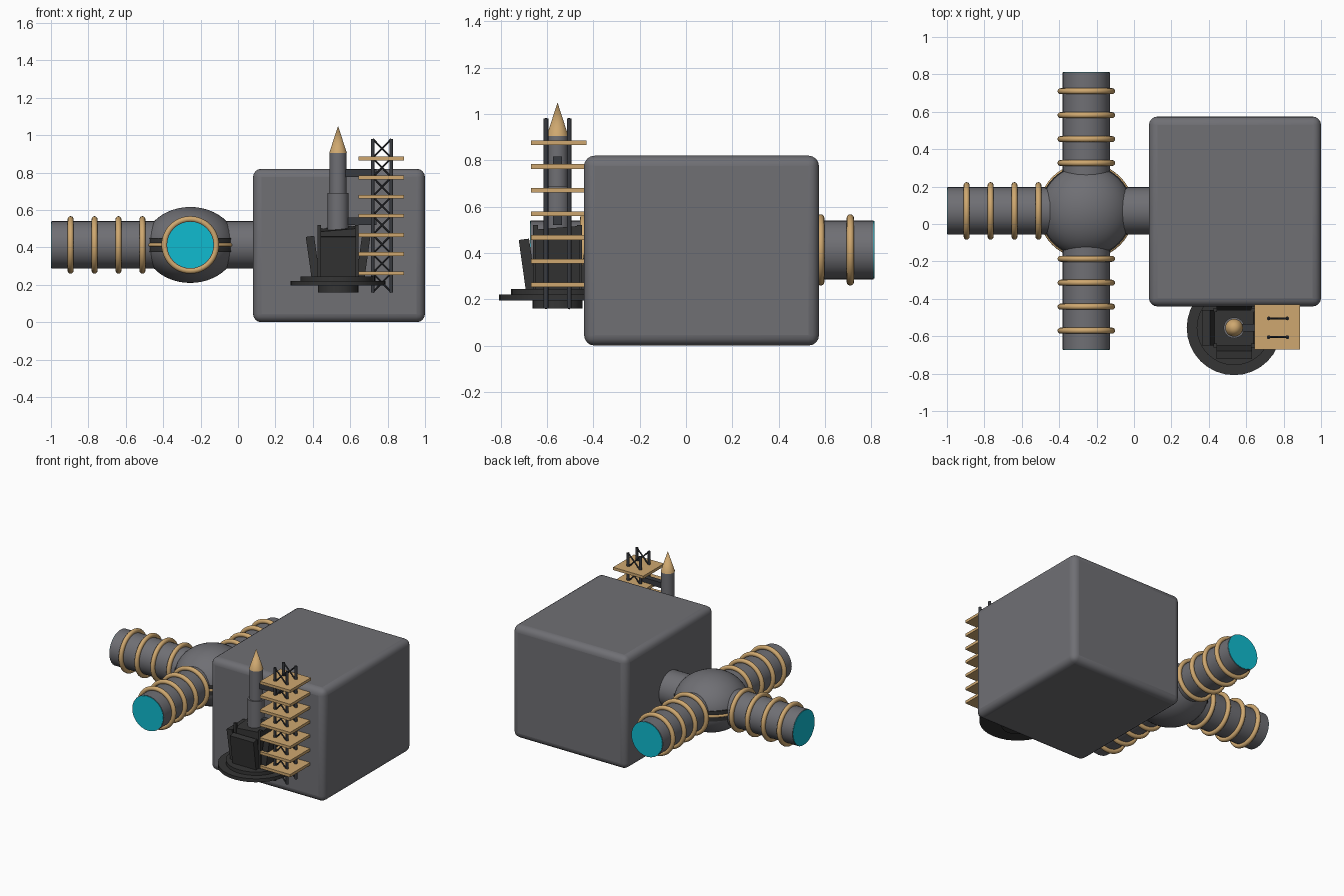
import bpy, math
from mathutils import Vector

if "Cube" in bpy.data.objects:
    bpy.data.objects.remove(bpy.data.objects["Cube"], do_unlink=True)


def material(name, rgb):
    m = bpy.data.materials.new(name)
    m.use_nodes = True
    m.diffuse_color = (*rgb, 1)
    bsdf = next(n for n in m.node_tree.nodes if n.type == 'BSDF_PRINCIPLED')
    bsdf.inputs["Base Color"].default_value = (*rgb, 1)
    return m


GREY = material("hull grey", (0.16, 0.16, 0.175))
GOLD = material("pale gold", (0.62, 0.39, 0.16))
DARK = material("charcoal", (0.035, 0.035, 0.035))
STEEL = material("dark steel", (0.04, 0.043, 0.05))
CYAN = material("cyan glass", (0.005, 0.5, 0.63))


def finish(name, mat, smooth=True):
    ob = bpy.context.object
    ob.name = name
    ob.data.materials.append(mat)
    if smooth:
        bpy.ops.object.shade_smooth_by_angle(angle=math.radians(35))
    return ob


def box(name, mat, center, size, rot=(0, 0, 0)):
    bpy.ops.mesh.primitive_cube_add(size=1, location=center, rotation=rot)
    ob = finish(name, mat, False)
    ob.scale = size
    return ob


def rod(name, mat, a, b, r, r2=None, sides=32):
    """Cylinder or cone running from a to b."""
    a, b = Vector(a), Vector(b)
    d = b - a
    bpy.ops.mesh.primitive_cone_add(
        vertices=sides, radius1=r, radius2=r if r2 is None else r2, depth=d.length,
        location=(a + b) / 2, rotation=d.to_track_quat('Z', 'Y').to_euler())
    return finish(name, mat)


def ring(name, mat, center, axis, major, minor):
    bpy.ops.mesh.primitive_torus_add(
        location=center, rotation=axis.to_track_quat('Z', 'Y').to_euler(),
        major_radius=major, minor_radius=minor, major_segments=48, minor_segments=12)
    return finish(name, mat)


# Main block with rounded edges
block = box("main_block", GREY, (0.54, 0.067, 0.41), (0.92, 1.015, 0.82))
bpy.ops.object.transform_apply(location=False, rotation=False, scale=True)
bevel = block.modifiers.new("rounding", 'BEVEL')
bevel.width = 0.045
bevel.segments = 4
bpy.ops.object.shade_smooth_by_angle(angle=math.radians(35))

# Flattened hub with equator band
hub = Vector((-0.255, 0.07, 0.413))
bpy.ops.mesh.primitive_uv_sphere_add(segments=40, ring_count=24, radius=1, location=hub)
finish("hub", GREY).scale = (0.248, 0.248, 0.203)
up = Vector((0, 0, 1))
rod("hub_band", DARK, hub - up * 0.037, hub + up * 0.037, 0.249, sides=48)
ring("hub_band_ring", GOLD, hub, up, 0.247, 0.01)

# Three tubes with rings and glass ends
for side, axis in (("right", Vector((-1, 0, 0))), ("front", Vector((0, -1, 0))),
                   ("back", Vector((0, 1, 0)))):
    rod(side + "_tube", GREY, hub + axis * 0.1, hub + axis * 0.741, 0.127)
    rod(side + "_glass", CYAN, hub + axis * 0.74, hub + axis * 0.744, 0.124)
    for i in range(4):
        ring(f"{side}_tube_ring_{i}", GOLD, hub + axis * (0.256 + 0.128 * i),
             axis, 0.138, 0.016)

# Connecting tube to the block
rod("connecting_tube", GREY, hub + Vector((0.1, 0, 0)), hub + Vector((0.4, 0, 0)), 0.127)

# Rocket
rx, ry = 0.535, -0.555


def tier(name, mat, z0, z1, r, r2=None):
    return rod(name, mat, (rx, ry, z0), (rx, ry, z1), r, r2)


tier("rocket_lower_stage", GREY, 0.24, 0.69, 0.056)
tier("rocket_upper_stage", GREY, 0.69, 0.905, 0.045)
tier("rocket_nose", GOLD, 0.905, 1.05, 0.047, 0)

# Launch base
tier("base_foot", DARK, 0.16, 0.195, 0.108)
tier("base_disc", DARK, 0.195, 0.22, 0.253)
tier("base_step", DARK, 0.22, 0.245, 0.2)
core = box("stand_core", DARK, (rx, ry, 0.37), (0.21, 0.19, 0.26))
for v in core.data.vertices:
    if v.co.z > 0:
        v.co.z += 0.07 * v.co.x + 0.06 * v.co.y

# Leaning plates around the stand
lean = math.radians(8)
for name, s in (("right", -1), ("left", 1)):
    box(name + "_stand_plate", DARK, (rx + s * 0.135, ry, 0.35),
        (0.045, 0.19, 0.22), (0, s * lean, 0))
for name, s in (("front", -1), ("back", 1)):
    box(name + "_stand_plate", DARK, (rx, ry + s * 0.13, 0.35),
        (0.19, 0.045, 0.22), (-s * lean, 0, 0))
for sx in (-1, 1):
    for sy in (-1, 1):
        box("stand_post", DARK, (rx + sx * 0.1, ry + sy * 0.095, 0.38), (0.02, 0.02, 0.28))

# Service tower: posts, cross braces and decks
tx, half, bottom, top = 0.77, 0.05, 0.16, 0.98
bays = 8
step = (top - bottom) / bays
for sy in (-1, 1):
    y = ry + sy * half
    for sx in (-1, 1):
        rod("tower_post", STEEL, (tx + sx * half, y, bottom), (tx + sx * half, y, top),
            0.01, sides=12)
        for i in range(bays):
            z = bottom + i * step
            rod("tower_brace", STEEL, (tx - sx * half, y, z), (tx + sx * half, y, z + step),
                0.005, sides=8)
for i in range(7):
    box(f"tower_deck_{i}", GOLD, (tx - 0.003, ry + 0.005, 0.262 + i * 0.1023),
        (0.243, 0.24, 0.02))

# Arms from tower to rocket
for z in (0.54, 0.797):
    box("service_arm", STEEL, (0.645, ry, z), (0.19, 0.04, 0.04))
